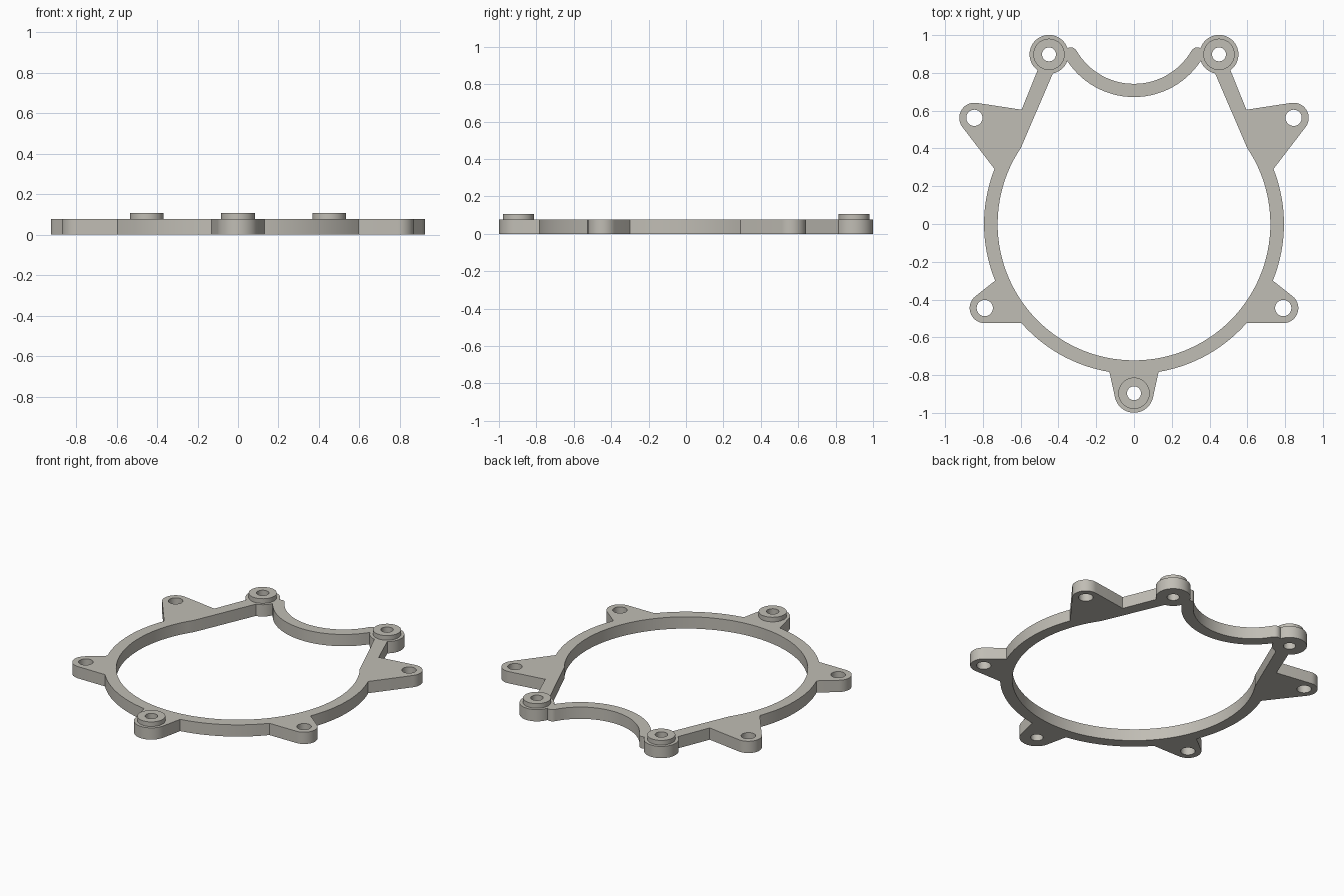
import bpy, bmesh
from math import sin, cos, atan2, acos, hypot, pi, radians

if "Cube" in bpy.data.objects:
    bpy.data.objects.remove(bpy.data.objects["Cube"])

T, BOSS_TOP = 0.077, 0.107          # plate thickness, raised boss height
RING_OUT, RING_IN = 0.794, 0.722
LOW_BOSS, TOP_BOSS, BOSS_R = (0, -0.896), (0.45, 0.898), 0.103
LOW_EAR, TOP_EAR, EAR_R = (0.79, -0.445), (0.845, 0.562), 0.08
DIP, DIP_IN, DIP_OUT = (0, 1.094), 0.352, 0.422
CAP, CAP_R = (0.335, 0.9), 0.035

metal = bpy.data.materials.new("warm grey metal")
metal.diffuse_color = (0.53, 0.51, 0.46, 1)
metal.use_nodes = True
metal.node_tree.nodes["Principled BSDF"].inputs["Base Color"].default_value = metal.diffuse_color


def arc(c, r, a, b, step=4):
    n = max(2, round(abs(b - a) / radians(step)))
    return [(c[0] + r * cos(a + (b - a) * i / n), c[1] + r * sin(a + (b - a) * i / n))
            for i in range(n + 1)]


def ang(c, p):
    return atan2(p[1] - c[1], p[0] - c[0])


def tangent(c, r, p, side):
    """Angle on the circle where a line from p touches it."""
    return ang(c, p) + side * acos(r / hypot(p[0] - c[0], p[1] - c[1]))


def ccw(c, r, a, b, step=4):
    while b < a:
        b += 2 * pi
    while b > a + 2 * pi:
        b -= 2 * pi
    return arc(c, r, a, b, step)


def mirrored(half):
    """Close a right-hand half outline that starts and ends on x = 0."""
    return half + [(-x, y) for x, y in reversed(half[1:-1])]


def circle(c, r, step=7.5):
    return arc(c, r, 0, 2 * pi, step)[:-1]


def plate(name, loops, z0, z1):
    """Filled flat profile with holes, extruded from z0 to z1."""
    cu = bpy.data.curves.new(name, 'CURVE')
    cu.dimensions, cu.fill_mode, cu.extrude = '2D', 'BOTH', (z1 - z0) / 2
    for pts in loops:
        sp = cu.splines.new('POLY')
        sp.points.add(len(pts) - 1)
        for p, (x, y) in zip(sp.points, pts):
            p.co = (x, y, 0, 1)
        sp.use_cyclic_u = True
    ob = bpy.data.objects.new(name, cu)
    bpy.context.collection.objects.link(ob)
    bpy.ops.object.select_all(action='DESELECT')
    ob.select_set(True)
    bpy.context.view_layer.objects.active = ob
    bpy.ops.object.convert(target='MESH')
    ob = bpy.context.view_layer.objects.active
    bm = bmesh.new()
    bm.from_mesh(ob.data)
    bmesh.ops.remove_doubles(bm, verts=bm.verts, dist=1e-5)
    bmesh.ops.translate(bm, verts=bm.verts, vec=(0, 0, (z0 + z1) / 2))
    bmesh.ops.recalc_face_normals(bm, faces=bm.faces)
    bm.to_mesh(ob.data)
    bm.free()
    ob.data.materials.clear()
    ob.data.materials.append(metal)
    bpy.ops.object.shade_smooth_by_angle(angle=radians(25))
    return ob


# Outer outline, right half, from the bottom boss up to the dip
O = (0, 0)
tab, low_a, low_b = (0.13, -0.783), (0.595, -0.525), (0.735, -0.3)
top_a, top_b = (0.735, 0.29), (0.595, 0.605)
cap_dir = ang(DIP, CAP)
outer = arc(LOW_BOSS, BOSS_R, -pi / 2, tangent(LOW_BOSS, BOSS_R, tab, -1), 6)
outer += arc(O, RING_OUT, ang(O, tab), ang(O, low_a), 3)
outer += ccw(LOW_EAR, EAR_R, -pi / 2, tangent(LOW_EAR, EAR_R, low_b, -1), 8)
outer += arc(O, RING_OUT, ang(O, low_b), ang(O, top_a), 3)
outer += ccw(TOP_EAR, EAR_R, tangent(TOP_EAR, EAR_R, top_a, 1),
             tangent(TOP_EAR, EAR_R, top_b, -1), 8)
outer += [top_b]
outer += ccw(TOP_BOSS, BOSS_R, ang(TOP_BOSS, (0.51, 0.815)), ang(TOP_BOSS, (0.352, 0.93)), 6)
outer += ccw(CAP, CAP_R, ang(CAP, (0.354, 0.932)), cap_dir + pi, 15)
outer += arc(DIP, DIP_IN, cap_dir, -pi / 2)[1:]

# Inner opening, right half
inner = arc(O, RING_IN, -pi / 2, ang(O, (0.595, 0.4)), 3)
inner += arc(TOP_BOSS, BOSS_R, ang(TOP_BOSS, (0.43, 0.8)), ang(TOP_BOSS, (0.355, 0.863)), 8)
inner += arc(DIP, DIP_OUT, ang(DIP, (0.355, 0.863)), -pi / 2)[1:]

# Bolt holes and raised bosses
bosses = {"bottom": LOW_BOSS, "right": TOP_BOSS, "left": (-TOP_BOSS[0], TOP_BOSS[1])}
holes = [circle(c, 0.037) for c in bosses.values()]
holes += [circle((s * x, y), 0.043) for s in (1, -1) for x, y in (LOW_EAR, TOP_EAR)]
plate("gasket_frame", [mirrored(outer), mirrored(inner)] + holes, 0, T)
for side, c in bosses.items():
    plate(side + "_boss_collar", [circle(c, 0.083), circle(c, 0.037)], T, BOSS_TOP)
